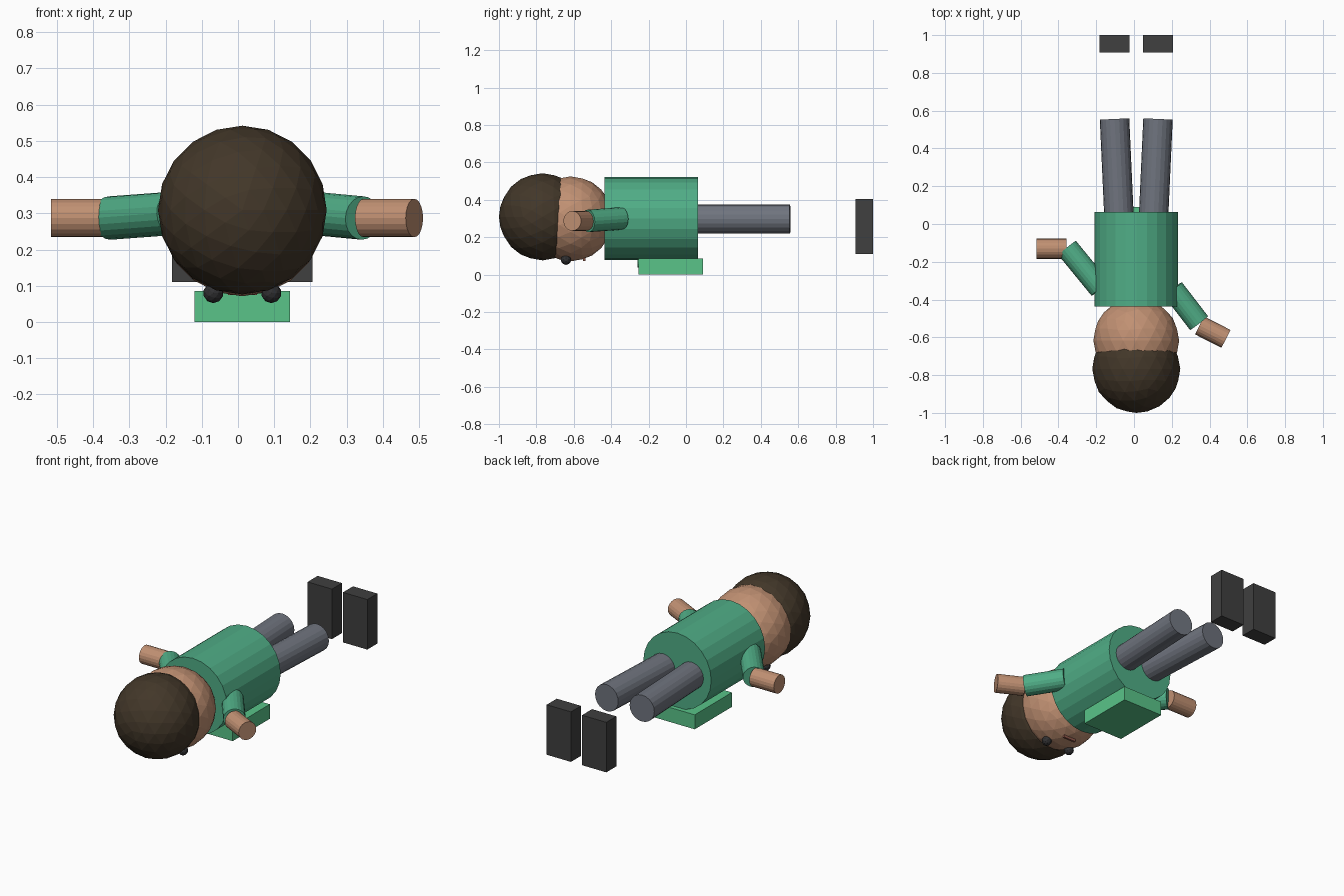
import bpy
from mathutils import Vector

if "Cube" in bpy.data.objects:
    bpy.data.objects.remove(bpy.data.objects["Cube"])

MID = 0.012  # x of the body's mirror plane


def material(name, rgb):
    mat = bpy.data.materials.new(name)
    mat.use_nodes = True
    colour = (*rgb, 1)
    mat.diffuse_color = colour
    bsdf = mat.node_tree.nodes["Principled BSDF"]
    bsdf.inputs["Base Color"].default_value = colour
    bsdf.inputs["Roughness"].default_value = 0.8
    return mat


skin = material("skin", (0.53, 0.28, 0.17))
hair_brown = material("hair brown", (0.055, 0.038, 0.022))
shirt_green = material("shirt green", (0.08, 0.42, 0.24))
bright_green = material("bright green", (0.10, 0.55, 0.25))
trouser_grey = material("trouser grey", (0.16, 0.175, 0.21))
shoe_black = material("shoe black", (0.05, 0.05, 0.05))
eye_black = material("eye black", (0.03, 0.03, 0.032))
mouth_brown = material("mouth brown", (0.28, 0.10, 0.07))


def finish(name, mat):
    obj = bpy.context.object
    obj.name = name
    obj.data.materials.append(mat)
    return obj


def ball(name, centre, radius, mat, detail=3):
    # The pole points along the body
    bpy.ops.mesh.primitive_ico_sphere_add(
        subdivisions=detail, radius=radius, location=centre, rotation=(1.5708, 0, 0))
    return finish(name, mat)


def rod(name, start, end, radius, mat, sides=20):
    start, end = Vector(start), Vector(end)
    axis = end - start
    bpy.ops.mesh.primitive_cylinder_add(
        vertices=sides, radius=radius, depth=axis.length, location=(start + end) / 2,
        rotation=axis.to_track_quat("Z", "Y").to_euler())
    return finish(name, mat)


def block(name, low, high, mat):
    low, high = Vector(low), Vector(high)
    bpy.ops.mesh.primitive_cube_add(size=1, location=(low + high) / 2)
    bpy.context.object.scale = high - low
    return finish(name, mat)


# Head and hair
ball("head", (MID, -0.617, 0.298), 0.227, skin)
ball("hair", (MID, -0.767, 0.309), 0.233, hair_brown)
block("mouth", (MID - 0.04, -0.55, 0.074), (MID + 0.04, -0.538, 0.09), mouth_brown)

# Torso, chest pack and its button
rod("torso", (MID, -0.436, 0.30), (MID, 0.064, 0.30), 0.221, shirt_green, 24)
block("chest_pack", (MID - 0.132, -0.255, 0), (MID + 0.132, 0.09, 0.085), bright_green)
rod("pack_button", (MID, -0.259, 0.066), (MID, -0.25, 0.066), 0.027, bright_green, 16)

# Paired parts
for side, s in (("left", 1), ("right", -1)):
    ball(side + "_eye", (MID + s * 0.08, -0.642, 0.08), 0.028, eye_black, 2)
    rod(side + "_leg", (MID + s * 0.092, 0.05, 0.297), (MID + s * 0.115, 0.556, 0.297),
        0.078, trouser_grey)
    block(side + "_shoe", (MID + s * 0.115 - 0.079, 0.907, 0.111),
          (MID + s * 0.115 + 0.079, 1.0, 0.405), shoe_black)

# Arms, posed differently on each side
for side, shoulder, elbow, wrist, hand in (
        ("left", (0.206, -0.345), (0.344, -0.524), (0.347, -0.537), (0.487, -0.608)),
        ("right", (-0.178, -0.342), (-0.354, -0.127), (-0.357, -0.131), (-0.516, -0.131))):
    rod(side + "_upper_arm", (*shoulder, 0.30), (*elbow, 0.287), 0.06, shirt_green)
    rod(side + "_forearm", (*wrist, 0.287), (*hand, 0.287), 0.053, skin)
